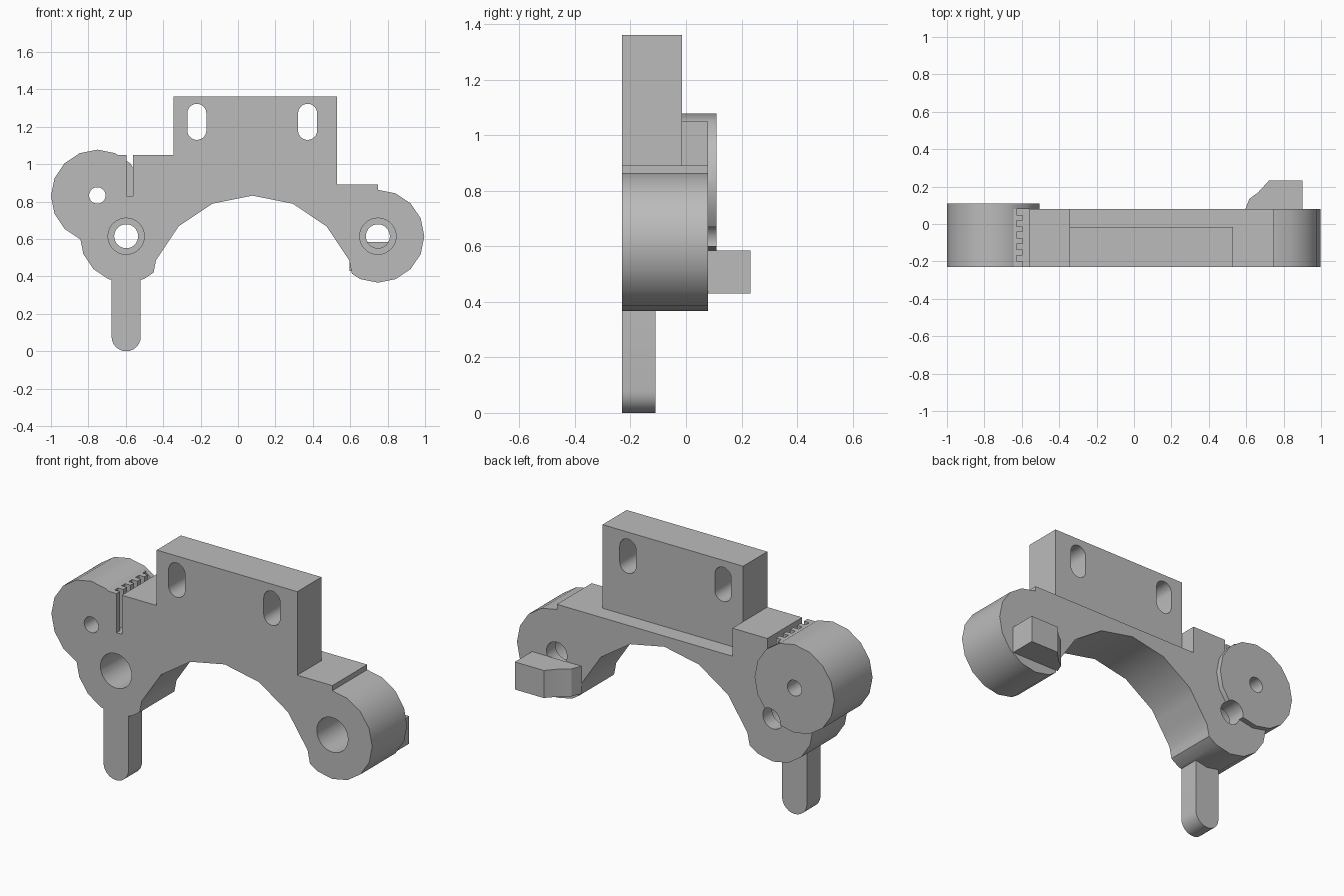
import bpy, bmesh, math

if "Cube" in bpy.data.objects:
    bpy.data.objects.remove(bpy.data.objects["Cube"], do_unlink=True)

grey = bpy.data.materials.new("plain_grey")
grey.use_nodes = True
grey.diffuse_color = (0.5, 0.5, 0.5, 1)
grey.node_tree.nodes["Principled BSDF"].inputs["Base Color"].default_value = grey.diffuse_color

FRONT, BACK, DISC_BACK = -0.23, 0.08, 0.11
FACETS = 16


def prism(name, outline, low, high, axis="y"):
    """Extrude a 2D outline along y (outline in x, z) or along z (outline in x, y)."""
    bm = bmesh.new()
    place = (lambda a, b, d: (a, d, b)) if axis == "y" else (lambda a, b, d: (a, b, d))
    rings = [[bm.verts.new(place(a, b, d)) for a, b in outline] for d in (low, high)]
    bm.faces.new(rings[0])
    bm.faces.new(rings[1])
    n = len(outline)
    for i in range(n):
        j = (i + 1) % n
        bm.faces.new((rings[0][i], rings[0][j], rings[1][j], rings[1][i]))
    bmesh.ops.recalc_face_normals(bm, faces=bm.faces)
    mesh = bpy.data.meshes.new(name)
    bm.to_mesh(mesh)
    bm.free()
    mesh.materials.append(grey)
    obj = bpy.data.objects.new(name, mesh)
    bpy.context.collection.objects.link(obj)
    return obj


def circle(cx, cz, r, n=32):
    return [(cx + r * math.cos(math.tau * i / n), cz + r * math.sin(math.tau * i / n))
            for i in range(n)]


def box(x0, x1, z0, z1):
    return [(x0, z0), (x1, z0), (x1, z1), (x0, z1)]


def capsule(cx, z0, z1, r, n=12):
    """Upright slot with rounded ends."""
    top = [(cx + r * math.cos(math.pi * i / n), z1 - r + r * math.sin(math.pi * i / n))
           for i in range(n + 1)]
    return top + [(2 * cx - x, z0 + z1 - z) for x, z in top]


def combine(target, tool, operation):
    bpy.context.view_layer.objects.active = target
    mod = target.modifiers.new(operation.lower(), "BOOLEAN")
    mod.operation, mod.solver, mod.object = operation, "EXACT", tool
    bpy.ops.object.modifier_apply(modifier=mod.name)
    bpy.data.objects.remove(tool, do_unlink=True)


# Bridge plate with a raised platform on one end
plate = [(-0.75, 1.05), (-0.345, 1.05), (-0.345, 0.892), (0.748, 0.892),
         (0.748, 0.45), (-0.6, 0.45), (-0.6, 0.615), (-0.75, 0.83)]
body = prism("bracket_body", plate, FRONT, BACK)

# Pivot lobes, thick clamp disc and mounting block
for name, outline, back in (
        ("right_lobe", circle(-0.598, 0.615, 0.248, FACETS), BACK),
        ("left_lobe", circle(0.748, 0.615, 0.248, FACETS), BACK),
        ("clamp_disc", circle(-0.752, 0.83, 0.248, FACETS), DISC_BACK),
        ("mounting_block", box(-0.345, 0.53, 0.7, 1.362), -0.015)):
    combine(body, prism(name, outline, FRONT, back), "UNION")

# Arch under the bridge
combine(body, prism("arch_cutter", circle(0.078, 0.273, 0.559, FACETS), -1, 1), "DIFFERENCE")

# Hanging finger
combine(body, prism("finger", capsule(-0.598, 0, 0.48, 0.078), FRONT, -0.11), "UNION")

# Pivot holes with front counterbores, and the small disc hole
for x in (-0.598, 0.748):
    combine(body, prism("pivot_cutter", circle(x, 0.615, 0.064), -1, 1), "DIFFERENCE")
    combine(body, prism("counterbore_cutter", circle(x, 0.615, 0.097), -1, 0), "DIFFERENCE")
combine(body, prism("disc_hole_cutter", circle(-0.752, 0.833, 0.044), -1, 1), "DIFFERENCE")

# Mounting slots
for x in (-0.22, 0.372):
    combine(body, prism("slot_cutter", capsule(x, 1.13, 1.323, 0.051), -1, 1), "DIFFERENCE")

# Belt slot with toothed wall, as one comb outline seen from above
TEETH = 5
pitch = (BACK - FRONT) / TEETH
comb = [(-0.562, BACK), (-0.562, -0.4), (-0.595, -0.4)]
for i in range(TEETH):
    mid, end = FRONT + pitch * (i + 0.5), FRONT + pitch * (i + 1)
    comb += [(-0.595, mid), (-0.628, mid), (-0.628, end)]
    if i < TEETH - 1:
        comb.append((-0.595, end))
combine(body, prism("belt_slot_cutter", comb, 0.83, 1.3, "z"), "DIFFERENCE")

# Hook block on the rear
hook_outline = [(0.595, BACK), (0.617, 0.135), (0.665, 0.17), (0.722, 0.233),
                (0.902, 0.233), (0.902, BACK)]
hook = prism("rear_hook", hook_outline, 0.43, 0.585, "z")

for obj in (body, hook):
    bpy.ops.object.select_all(action="DESELECT")
    obj.select_set(True)
    bpy.context.view_layer.objects.active = obj
    bpy.ops.object.shade_smooth_by_angle(angle=math.radians(30))
